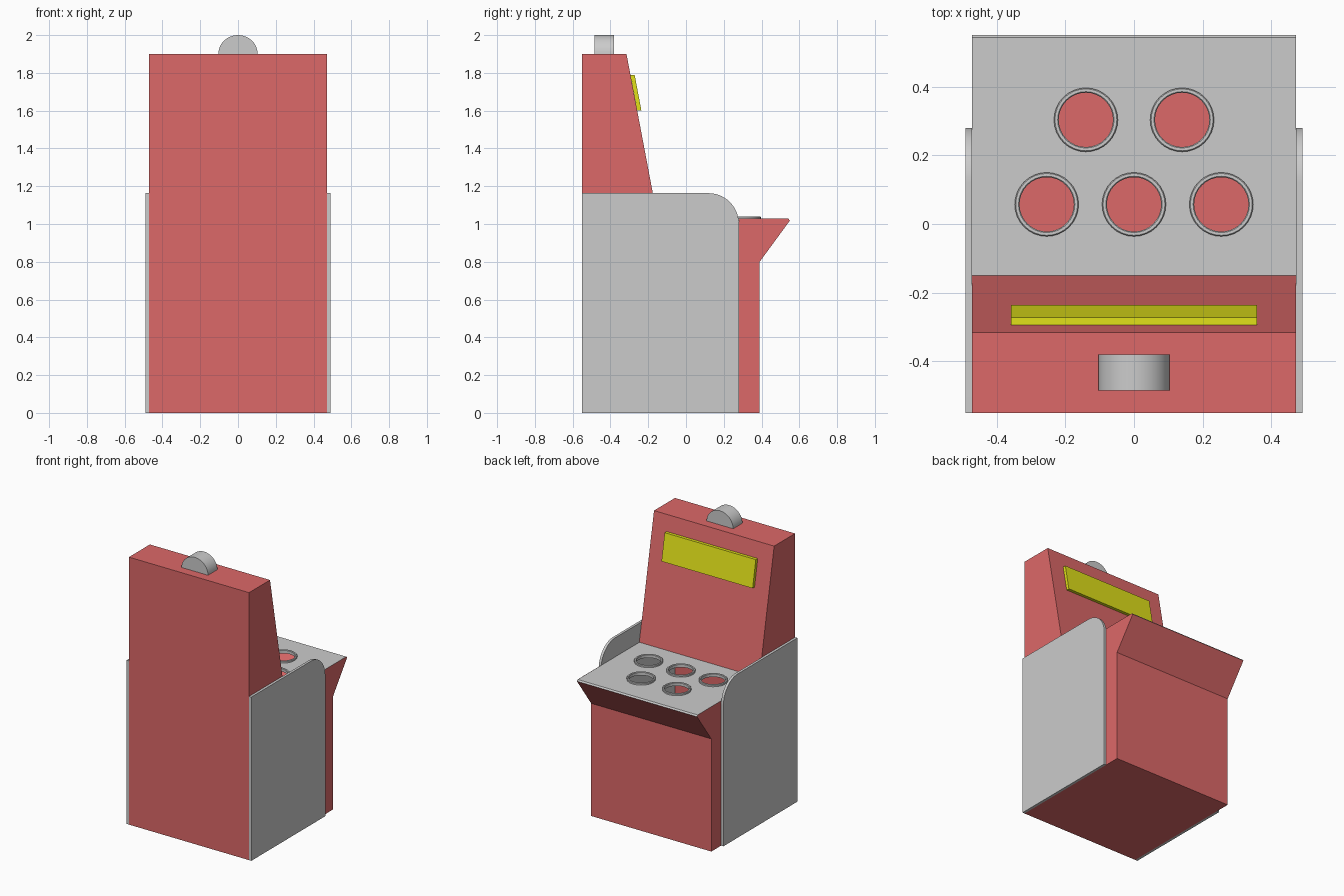
import bpy, bmesh, math

if "Cube" in bpy.data.objects:
    bpy.data.objects.remove(bpy.data.objects["Cube"])

W = 0.472          # half width of the cabinet
HOLES = [(-0.14, 0.303), (0.14, 0.303), (-0.254, 0.057), (0, 0.057), (0.254, 0.057)]


def material(name, rgb):
    m = bpy.data.materials.new(name)
    m.diffuse_color = (*rgb, 1)
    m.use_nodes = True
    m.node_tree.nodes["Principled BSDF"].inputs["Base Color"].default_value = m.diffuse_color
    return m


RED = material("red", (0.72, 0.14, 0.14))
YELLOW = material("yellow", (0.75, 0.75, 0.01))


def finish(name, bm, mat=None, smooth=False):
    bmesh.ops.remove_doubles(bm, verts=bm.verts, dist=0.0001)
    bmesh.ops.recalc_face_normals(bm, faces=bm.faces)
    me = bpy.data.meshes.new(name)
    bm.to_mesh(me)
    bm.free()
    ob = bpy.data.objects.new(name, me)
    bpy.context.collection.objects.link(ob)
    if mat:
        me.materials.append(mat)
    if smooth:
        bpy.context.view_layer.objects.active = ob
        ob.select_set(True)
        bpy.ops.object.shade_smooth_by_angle(angle=math.radians(30))
        ob.select_set(False)
    return ob


def cap(bm, pts, x):
    bm.faces.new([bm.verts.new((x, y, z)) for y, z in pts])


def strip(bm, pts, x0, x1):
    rows = [[bm.verts.new((x, y, z)) for x in (x0, x1)] for y, z in pts]
    for a, b in zip(rows, rows[1:]):
        bm.faces.new((a[0], a[1], b[1], b[0]))


def prism(name, pts, x0, x1, mat=None, smooth=False):
    bm = bmesh.new()
    strip(bm, pts + pts[:1], x0, x1)
    cap(bm, pts, x0)
    cap(bm, pts, x1)
    return finish(name, bm, mat, smooth)


def arc(cy, cz, ry, rz, a0, a1, n):
    angles = [math.radians(a0 + (a1 - a0) * i / n) for i in range(n + 1)]
    return [(cy + ry * math.cos(a), cz + rz * math.sin(a)) for a in angles]


# Hollow cabinet shell, open at the sides where the grey panels close it
bm = bmesh.new()
strip(bm, [(0.55, 1.018), (0.39, 0.80), (0.39, 0), (0.28, 0), (-0.55, 0), (-0.55, 1.16),
           (-0.55, 1.9), (-0.315, 1.9), (-0.175, 1.16), (-0.15, 1.028)], -W, W)
for x in (-W, W):
    cap(bm, [(-0.55, 1.16), (-0.55, 1.9), (-0.315, 1.9), (-0.175, 1.16)], x)
    cap(bm, [(0.28, 0), (0.39, 0), (0.39, 0.80), (0.55, 1.018), (0.542, 1.028), (0.28, 1.028)], x)
finish("cabinet_body", bm, RED)

# Side panels with a rounded upper front corner
panel = [(-0.55, 0), (0.28, 0)] + arc(0.12, 1.0, 0.16, 0.163, 0, 90, 14) + [(-0.55, 1.163)]
for name, s in (("left", -1), ("right", 1)):
    prism(name + "_side_panel", panel, s * W, s * 0.49, smooth=True)

# Playing surface with five holes
table = prism("table_top", [(-0.15, 1.018), (0.55, 1.018), (0.542, 1.028), (-0.15, 1.028)],
              -W + 0.001, W - 0.001)
bm = bmesh.new()
for x, y in HOLES:
    ret = bmesh.ops.create_cone(bm, cap_ends=True, segments=32, radius1=0.08, radius2=0.08, depth=0.1)
    bmesh.ops.translate(bm, verts=ret["verts"], vec=(x, y, 1.02))
cutter = finish("hole_cutter", bm)
cutter.hide_render = True
cutter.hide_viewport = True
mod = table.modifiers.new("holes", "BOOLEAN")
mod.operation = "DIFFERENCE"
mod.object = cutter
mod.solver = "EXACT"

# Raised ring around each hole
for i, (x, y) in enumerate(HOLES):
    bm = bmesh.new()
    section = [(0.079, 1.018), (0.093, 1.018), (0.093, 1.038), (0.09, 1.041), (0.082, 1.041), (0.079, 1.038)]
    verts = [bm.verts.new((r, 0, z)) for r, z in section]
    edges = [bm.edges.new((verts[k - 1], verts[k])) for k in range(len(verts))]
    bmesh.ops.spin(bm, geom=verts + edges, cent=(0, 0, 0), axis=(0, 0, 1),
                   angle=math.tau, steps=32)
    bmesh.ops.translate(bm, verts=bm.verts, vec=(x, y, 0))
    finish(f"hole_ring_{i + 1}", bm, smooth=True)

# Score display on the sloping face
prism("score_display", [(-0.294, 1.79), (-0.272, 1.79), (-0.236, 1.60), (-0.258, 1.60)],
      -0.358, 0.358, YELLOW)

# Half-round lamp on top
bm = bmesh.new()
half = arc(0, 1.9, 0.104, 0.1, 0, 180, 24)
ends = [[bm.verts.new((x, y, z)) for x, z in half] for y in (-0.485, -0.38)]
for e in ends:
    bm.faces.new(e)
for k in range(len(half)):
    bm.faces.new((ends[0][k - 1], ends[0][k], ends[1][k], ends[1][k - 1]))
finish("top_lamp", bm, smooth=True)
